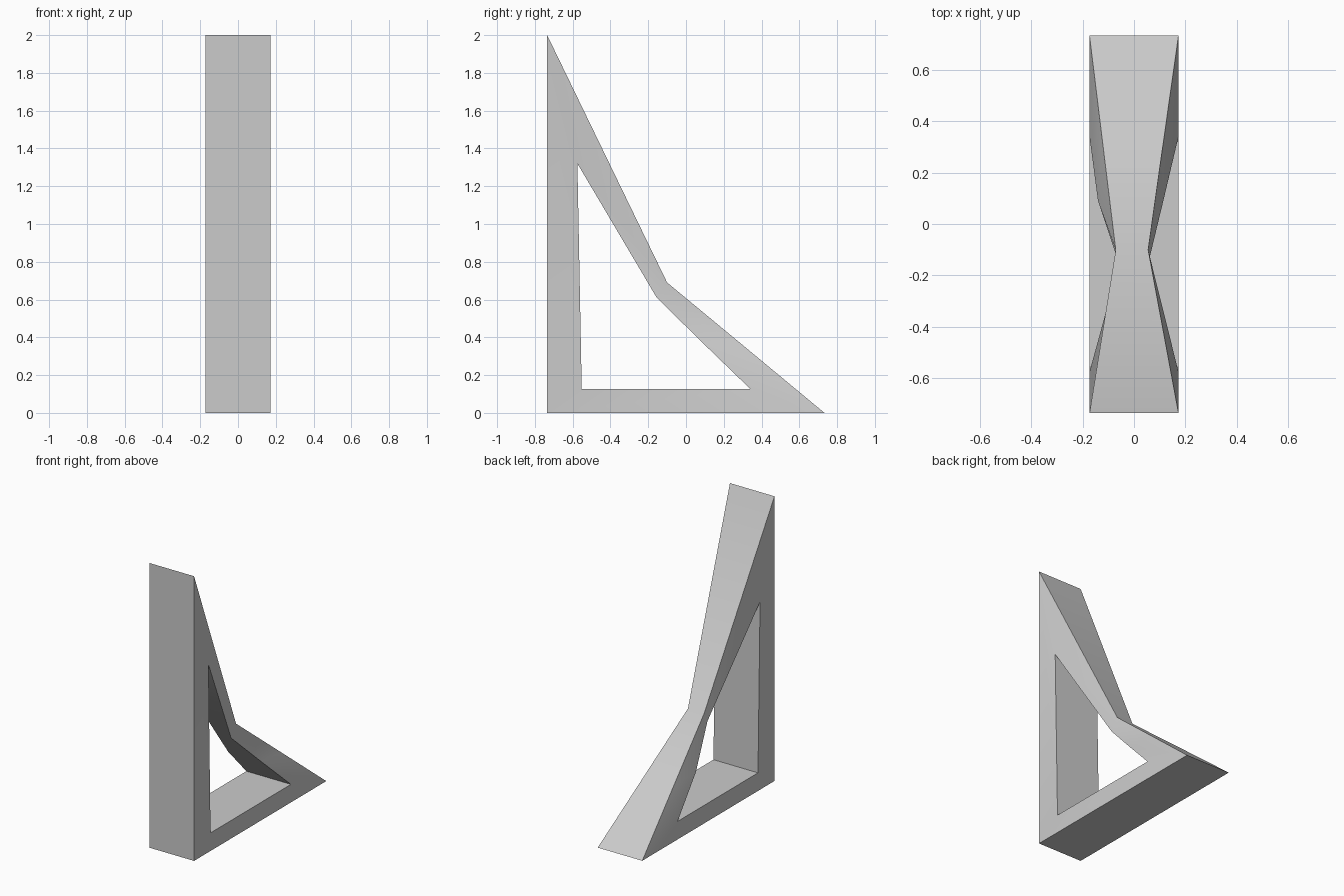
import bpy, bmesh, math

if "Cube" in bpy.data.objects:
    bpy.data.objects.remove(bpy.data.objects["Cube"])

HALF = 0.173  # half thickness of the frame

# Corner order: front foot, back foot, slope middle, waist, peak
# Outline in (y, z), then x on the left and right sides
outer = [(-0.735, 0.0, -HALF, HALF), (0.733, 0.0, -HALF, HALF),
         (0.317, 0.345, -0.122, 0.114), (-0.10, 0.69, -0.071, 0.055),
         (-0.735, 2.0, -HALF, HALF)]
inner = [(-0.552, 0.127, -HALF, HALF), (0.34, 0.127, -HALF, HALF),
         (0.09, 0.369, -0.14, 0.114), (-0.155, 0.61, -0.058, 0.055),
         (-0.575, 1.32, -HALF, HALF)]

bm = bmesh.new()


def loop(profile, side):
    """Vertices of one outline on the left (2) or right (3) side."""
    return [bm.verts.new((p[side], p[0], p[1])) for p in profile]


def bridge(a, b):
    """Quads joining two closed loops."""
    n = len(a)
    for i in range(n):
        j = (i + 1) % n
        bm.faces.new((a[i], a[j], b[j], b[i]))


left_out, right_out = loop(outer, 2), loop(outer, 3)
left_in, right_in = loop(inner, 2), loop(inner, 3)
bridge(left_out, right_out)   # outer rim
bridge(right_out, right_in)   # right side
bridge(right_in, left_in)     # inside of the opening
bridge(left_in, left_out)     # left side
bmesh.ops.recalc_face_normals(bm, faces=bm.faces[:])

mesh = bpy.data.meshes.new("pinched_frame")
bm.to_mesh(mesh)
bm.free()

# Plain grey material
grey = bpy.data.materials.new("light grey")
grey.diffuse_color = (0.6, 0.6, 0.6, 1.0)
grey.use_nodes = True
grey.node_tree.nodes["Principled BSDF"].inputs["Base Color"].default_value = grey.diffuse_color
mesh.materials.append(grey)

frame = bpy.data.objects.new("pinched_frame", mesh)
bpy.context.collection.objects.link(frame)
bpy.context.view_layer.objects.active = frame
frame.select_set(True)
bpy.ops.object.shade_smooth_by_angle(angle=math.radians(30))
